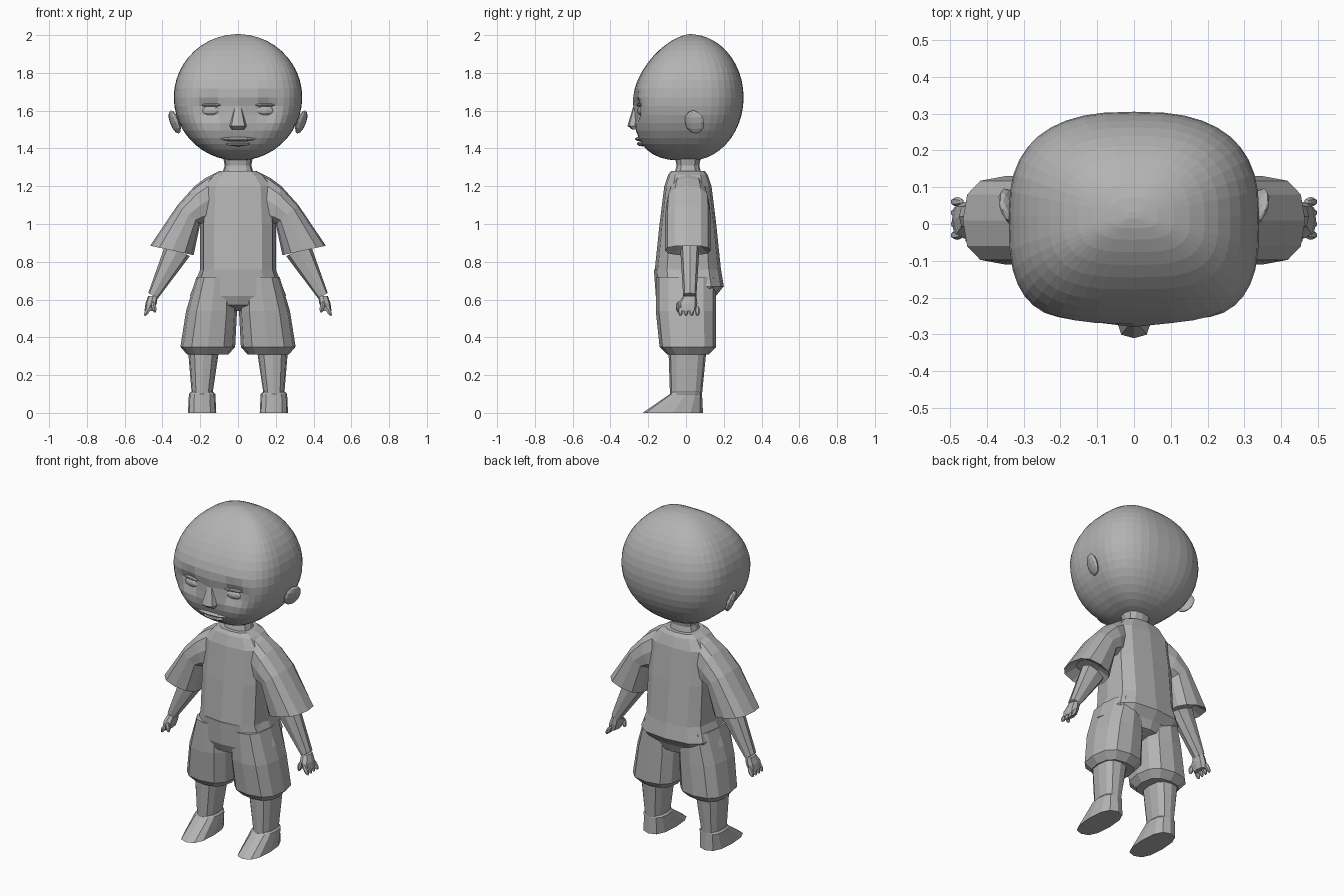
import bpy, bmesh, math
from mathutils import Matrix

cube = bpy.data.objects.get("Cube")
if cube:
    bpy.data.objects.remove(cube)

clay = bpy.data.materials.new("plain_grey")
clay.use_nodes = True
shade = .45
clay.diffuse_color = (shade, shade, shade, 1)
clay.node_tree.nodes["Principled BSDF"].inputs["Base Color"].default_value = clay.diffuse_color


def finish(name, bm, mirror):
    """Turn a bmesh into a flat shaded object, optionally mirrored across x."""
    bmesh.ops.recalc_face_normals(bm, faces=bm.faces)
    mesh = bpy.data.meshes.new(name)
    bm.to_mesh(mesh)
    bm.free()
    mesh.materials.append(clay)
    obj = bpy.data.objects.new(name, mesh)
    bpy.context.collection.objects.link(obj)
    if mirror:
        obj.modifiers.new("Mirror", "MIRROR").use_mirror_merge = False


def skin(name, rings, mirror=True):
    """Bridge equal rings of points and cap both ends."""
    bm = bmesh.new()
    loops = [[bm.verts.new(point) for point in ring] for ring in rings]
    for low, high in zip(loops, loops[1:]):
        for i in range(len(low)):
            bm.faces.new((low[i - 1], low[i], high[i], high[i - 1]))
    bm.faces.new(loops[0])
    bm.faces.new(loops[-1])
    finish(name, bm, mirror)


def rounded(value, power):
    """Signed power that squares off a sine or cosine."""
    return math.copysign(abs(value) ** (2 / power), value)


def ring(z, wide, deep, x=0, y=0, rise=0, sides=12, power=2.6):
    """Rounded cross-section whose outer edge is lifted by rise."""
    points = []
    for i in range(sides):
        angle = math.tau * i / sides
        u = rounded(math.cos(angle), power) / 2
        v = rounded(math.sin(angle), power) / 2
        points.append((x + u * wide, y + v * deep, z + u * rise))
    return points


def blob(name, centre, size, turn=0, tilt=0, mirror=True, segments=10):
    """Faceted ellipsoid, turned about z and tilted about y."""
    place = (Matrix.Translation(centre) @ Matrix.Rotation(turn, 4, "Z")
             @ Matrix.Rotation(tilt, 4, "Y") @ Matrix.Diagonal((*size, 1)))
    bm = bmesh.new()
    bmesh.ops.create_uvsphere(bm, u_segments=segments, v_segments=6, radius=1, matrix=place)
    finish(name, bm, mirror)


def bump(offset, spread):
    return math.exp(-(offset / spread) ** 2)


def head_point(height, angle):
    """Wide skull with a flat face, sloping forehead, round back and eye sockets."""
    middle, half_width, half_height = 1.67, .34, .335
    z = middle + half_height * height
    front = math.sin(angle) < 0
    # the profile of the face differs above and below its middle
    if front:
        bend = 1.6 if height > 0 else 3
    else:
        bend = 2
    reach = (1 - abs(height) ** bend) ** (1 / bend)
    girth = math.sqrt(1 - height ** 2)
    power = 3.2 if front else 2.6
    x = half_width * girth * rounded(math.cos(angle), power)
    y = .02 + (.3 if front else .285) * reach * rounded(math.sin(angle), power)
    if front and y < -.2:
        y += .04 * bump(abs(x) - .145, .07) * bump(z - 1.61, .06)
    return x, y, z


# Head
steps, sides = 22, 40
skin("head", [[head_point(math.sin(math.pi * (row / steps - .5) * .97), math.tau * i / sides)
               for i in range(sides)] for row in range(steps + 1)], mirror=False)

# Face
blob("eye", centre=(.145, -.236, 1.6), size=(.055, .02, .025), turn=.2)
blob("eyelid", centre=(.145, -.24, 1.63), size=(.06, .02, .01), turn=.2)
blob("upper_lip", centre=(0, -.24, 1.45), size=(.1, .03, .012), mirror=False)
blob("lower_lip", centre=(0, -.23, 1.425), size=(.07, .03, .014), mirror=False)
skin("nose", [ring(z=1.5, wide=.07, deep=.05, y=-.26, sides=8),
              ring(z=1.52, wide=.09, deep=.08, y=-.27, sides=8),
              ring(z=1.62, wide=.04, deep=.04, y=-.26, sides=8)], mirror=False)

# Ears, flared outwards
blob("ear", centre=(.335, .045, 1.54), size=(.02, .055, .065), turn=-.35, tilt=.35)

# Neck and shirt
skin("neck", [ring(z=1.25, wide=.18, deep=.15, y=.01),
              ring(z=1.31, wide=.14, deep=.12, y=.01),
              ring(z=1.38, wide=.17, deep=.15, y=.01)], mirror=False)
skin("shirt", [ring(z=1.28, wide=.2, deep=.18, y=.01, power=3),
               ring(z=1.26, wide=.28, deep=.21, y=.01, power=3),
               ring(z=1.2, wide=.38, deep=.25, y=.01, power=3),
               ring(z=1, wide=.4, deep=.3, y=.01, power=3),
               ring(z=.76, wide=.4, deep=.35, y=.01, power=3),
               ring(z=.67, wide=.46, deep=.36, y=.02, power=3),
               ring(z=.62, wide=.42, deep=.3, y=.01, power=3)], mirror=False)
skin("sleeve", [ring(z=1.15, x=.11, wide=.02, deep=.18, y=.01, rise=.24),
                ring(z=1.13, x=.15, wide=.04, deep=.2, y=.01, rise=.23),
                ring(z=1.1, x=.2, wide=.06, deep=.23, y=.01, rise=.2),
                ring(z=1.05, x=.26, wide=.12, deep=.24, y=.01, rise=.1),
                ring(z=.86, x=.35, wide=.23, deep=.24, y=.01, rise=.05),
                ring(z=.9, x=.34, wide=.12, deep=.12, y=.01, rise=.03)])

# Shorts: hips joined to two flared legs
skin("hips", [ring(z=.76, wide=.4, deep=.34),
              ring(z=.62, wide=.51, deep=.32),
              ring(z=.57, wide=.3, deep=.28),
              ring(z=.54, wide=.06, deep=.1)], mirror=False)
skin("shorts_leg", [ring(z=.72, x=.12, wide=.2, deep=.32),
                    ring(z=.54, x=.14, wide=.27, deep=.32),
                    ring(z=.35, x=.16, wide=.29, deep=.3, y=.01),
                    ring(z=.31, x=.16, wide=.22, deep=.22, y=.01)])

# Legs and shoes
skin("leg", [ring(z=.4, x=.18, wide=.18, deep=.21, y=.01),
             ring(z=.1, x=.19, wide=.11, deep=.17)])
skin("shoe", [ring(z=0, x=.19, wide=.15, deep=.32, y=-.07),
              ring(z=.1, x=.19, wide=.14, deep=.17),
              ring(z=.11, x=.19, wide=.12, deep=.16)])

# Arms and hands
skin("arm", [ring(z=.86, x=.32, wide=.13, deep=.1, y=.02, rise=.06, sides=8),
             ring(z=.62, x=.45, wide=.05, deep=.07, y=.02, rise=.03, sides=8)])
skin("hand", [ring(z=.62, x=.45, wide=.05, deep=.07, y=.02, sides=8),
              ring(z=.58, x=.46, wide=.06, deep=.1, y=.01, sides=8),
              ring(z=.54, x=.47, wide=.05, deep=.09, y=.01, sides=8)])
for place, finger in enumerate(("index", "middle", "ring", "little")):
    blob(finger + "_finger", centre=(.48, .03 * place - .03, .54), size=(.013, .013, .03),
         tilt=-.5, segments=6)
blob("thumb", centre=(.445, -.04, .56), size=(.014, .014, .03), tilt=.2, segments=6)
